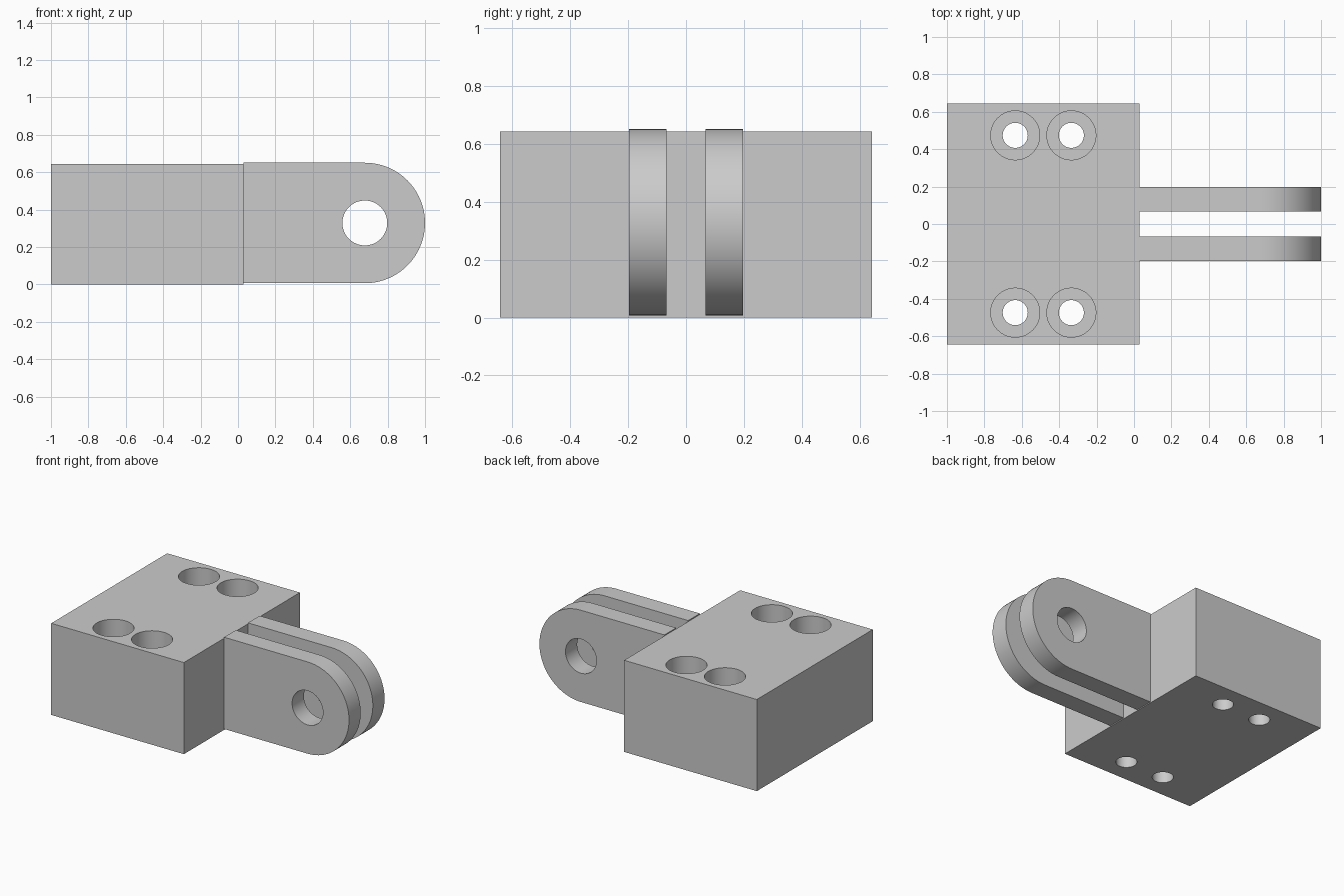
import bpy
import bmesh
import math

if "Cube" in bpy.data.objects:
    bpy.data.objects.remove(bpy.data.objects["Cube"], do_unlink=True)

GREY = (0.6, 0.6, 0.6, 1)
metal = bpy.data.materials.new("plain_grey")
metal.use_nodes = True
metal.diffuse_color = GREY
metal.node_tree.nodes["Principled BSDF"].inputs["Base Color"].default_value = GREY

# Main dimensions
BACK, JOINT, HALF_WIDTH, HEIGHT = -1.0, 0.03, 0.643, 0.643
EYE_X, EYE_Z, LUG_R, EYE_R = 0.678, 0.3285, 0.322, 0.12
LUG_Y, LUG_T = 0.132, 0.13
SCREW_R, BORE_R, BORE_FLOOR = 0.067, 0.131, 0.26


def add_object(name, bm):
    bmesh.ops.recalc_face_normals(bm, faces=bm.faces)
    mesh = bpy.data.meshes.new(name)
    bm.to_mesh(mesh)
    bm.free()
    mesh.materials.append(metal)
    obj = bpy.data.objects.new(name, mesh)
    bpy.context.collection.objects.link(obj)
    return obj


def prism(name, outline, offset):
    """Extrude a closed outline along an offset."""
    bm = bmesh.new()
    face = bm.faces.new([bm.verts.new(p) for p in outline])
    new = bmesh.ops.extrude_face_region(bm, geom=[face])["geom"]
    verts = [v for v in new if isinstance(v, bmesh.types.BMVert)]
    bmesh.ops.translate(bm, verts=verts, vec=offset)
    return add_object(name, bm)


def arc(radius, start, end, steps):
    angles = [start + (end - start) * i / steps for i in range(steps + 1)]
    return [(radius * math.cos(a), radius * math.sin(a)) for a in angles]


def circle(radius):
    return arc(radius, 0, math.tau, 64)[:-1]


def cut(target, cutter):
    mod = target.modifiers.new("cut", "BOOLEAN")
    mod.operation = "DIFFERENCE"
    mod.solver = "EXACT"
    mod.object = cutter
    bpy.context.view_layer.objects.active = target
    bpy.ops.object.modifier_apply(modifier=mod.name)
    bpy.data.objects.remove(cutter, do_unlink=True)


def finish(obj):
    bpy.ops.object.select_all(action="DESELECT")
    obj.select_set(True)
    bpy.context.view_layer.objects.active = obj
    bpy.ops.object.shade_smooth_by_angle(angle=math.radians(30))


# Mounting block with four counterbored screw holes
W = HALF_WIDTH
block = prism("mounting_block",
              [(BACK, -W, 0), (JOINT, -W, 0), (JOINT, W, 0), (BACK, W, 0)],
              (0, 0, HEIGHT))
for x in (-0.635, -0.335):
    for y in (-0.474, 0.474):
        for radius, floor in ((BORE_R, BORE_FLOOR), (SCREW_R, -0.1)):
            ring = [(x + u, y + v, floor) for u, v in circle(radius)]
            cut(block, prism("screw_hole_cutter", ring, (0, 0, 1)))
finish(block)

# Pair of rounded hinge lugs with a pin hole
for name, side in (("right_lug", -1), ("left_lug", 1)):
    y = side * LUG_Y - LUG_T / 2
    nose = arc(LUG_R, -math.pi / 2, math.pi / 2, 48)
    outline = [(JOINT, y, EYE_Z - LUG_R)]
    outline += [(EYE_X + u, y, EYE_Z + v) for u, v in nose]
    outline += [(JOINT, y, EYE_Z + LUG_R)]
    lug = prism(name, outline, (0, LUG_T, 0))
    ring = [(EYE_X + u, y - 0.1, EYE_Z + v) for u, v in circle(EYE_R)]
    cut(lug, prism("pin_hole_cutter", ring, (0, LUG_T + 0.2, 0)))
    finish(lug)
